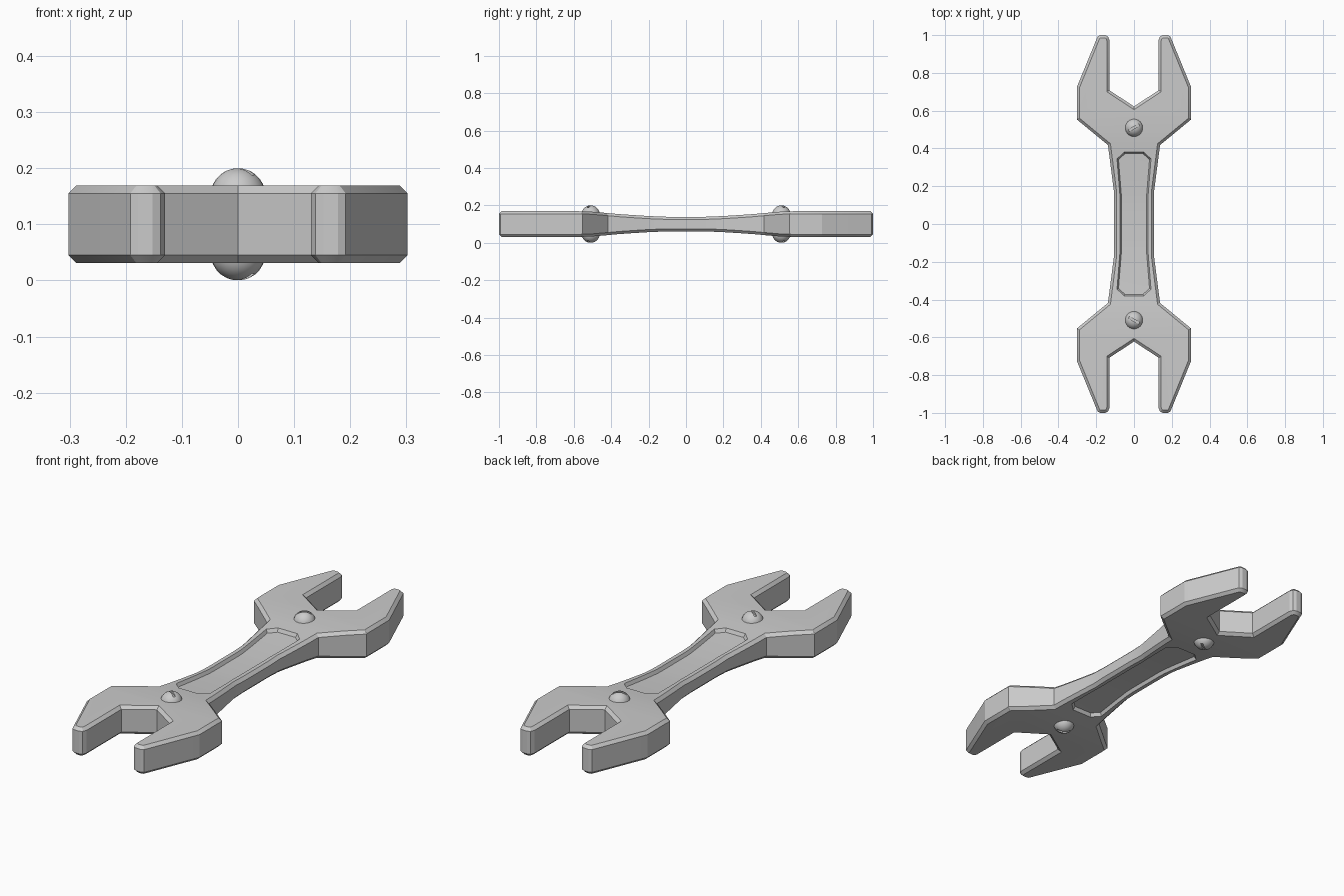
import bpy, bmesh, math
from mathutils import Matrix, Vector

if "Cube" in bpy.data.objects:
    bpy.data.objects.remove(bpy.data.objects["Cube"])

MID, HALF = 0.1, 0.069          # centre height and half thickness of the heads


def make_object(name, bm):
    bmesh.ops.recalc_face_normals(bm, faces=bm.faces)
    mesh = bpy.data.meshes.new(name)
    bm.to_mesh(mesh)
    bm.free()
    ob = bpy.data.objects.new(name, mesh)
    bpy.context.collection.objects.link(ob)
    return ob


def activate(ob):
    bpy.ops.object.select_all(action='DESELECT')
    ob.select_set(True)
    bpy.context.view_layer.objects.active = ob


def cut(ob, cutter):
    cutter.hide_render = True
    activate(ob)
    mod = ob.modifiers.new("cut", 'BOOLEAN')
    mod.operation, mod.solver, mod.object = 'DIFFERENCE', 'EXACT', cutter
    bpy.ops.object.modifier_apply(modifier=mod.name)
    bpy.data.objects.remove(cutter, do_unlink=True)


def mirrored(quarter):
    """Upper right quarter outline -> closed outline on all four sides."""
    right = quarter + [(x, -y) for x, y in reversed(quarter)]
    return right + [(-x, y) for x, y in reversed(right) if x > 1e-6]


def loft(lower, upper, z0, z1):
    bm = bmesh.new()
    a = [bm.verts.new((x, y, z0)) for x, y in lower]
    b = [bm.verts.new((x, y, z1)) for x, y in upper]
    bm.faces.new(a)
    bm.faces.new(b)
    n = len(a)
    for i in range(n):
        j = (i + 1) % n
        bm.faces.new((a[i], a[j], b[j], b[i]))
    bmesh.ops.recalc_face_normals(bm, faces=bm.faces)
    return bm


# wrench body: flat plate with chamfered rim
outline = mirrored([(0, 0.622), (0.13, 0.708), (0.13, 0.975), (0.138, 0.993), (0.152, 1.0),
                    (0.178, 1.0), (0.192, 0.993), (0.2, 0.975), (0.302, 0.726),
                    (0.302, 0.553), (0.138, 0.418), (0.106, 0.17)])
bm = loft(outline, outline, -HALF, HALF)
rim = [e for e in bm.edges if abs(e.verts[0].co.z - e.verts[1].co.z) < 1e-6]
bmesh.ops.bevel(bm, geom=rim, offset=0.014, offset_type='OFFSET', segments=1,
                affect='EDGES', clamp_overlap=False)
body = make_object("wrench_body", bm)

# recessed handle panels on both faces
for s in (1, -1):
    def panel(d):
        return mirrored([(0.052 + d * 0.5, 0.38 + d), (0.09 + d, 0.345 + d * 0.5), (0.073 + d, 0.13)])
    bm = loft(panel(-0.008), panel(0.008), s * (HALF - 0.016), s * (HALF + 0.016))
    cut(body, make_object("panel_cutter", bm))

# thin the handle along a smooth curve
profile = [(0, 0.039), (0.1, 0.039), (0.2, 0.043), (0.28, 0.048), (0.36, 0.0535),
           (0.43, 0.06), (0.5, 0.066), (0.58, HALF), (2, HALF)]


def half_thickness(y):
    y = abs(y)
    for (y0, h0), (y1, h1) in zip(profile, profile[1:]):
        if y <= y1:
            return h0 + (h1 - h0) * (y - y0) / (y1 - y0)


bm = bmesh.new()
bm.from_mesh(body.data)
for y, h in profile[1:-1]:
    for s in (1, -1):
        bmesh.ops.bisect_plane(bm, geom=bm.verts[:] + bm.edges[:] + bm.faces[:],
                               plane_co=(0, s * y, 0), plane_no=(0, 1, 0))
for v in bm.verts:
    if abs(v.co.z) > 1e-4:
        v.co.z -= math.copysign(HALF - half_thickness(v.co.y), v.co.z)
    v.co.z += MID
bm.to_mesh(body.data)
bm.free()
activate(body)
bpy.ops.object.shade_smooth_by_angle(angle=math.radians(20))

# slotted round rivets on both faces of each head
R = 0.049
for end in (1, -1):
    for s in (1, -1):
        centre = Vector((0, end * 0.51, MID + s * (0.1 - R)))
        bm = bmesh.new()
        bmesh.ops.create_uvsphere(bm, u_segments=24, v_segments=14, radius=R,
                                  matrix=Matrix.Translation(centre))
        rivet = make_object("rivet", bm)
        bm = bmesh.new()
        bmesh.ops.create_cube(bm, size=1, matrix=Matrix.Translation(centre + Vector((0, 0, s * R)))
                              @ Matrix.Rotation(end * math.radians(30), 4, 'Z')
                              @ Matrix.Diagonal((0.14, 0.011, 0.024, 1)))
        cut(rivet, make_object("slot_cutter", bm))
        activate(rivet)
        bpy.ops.object.shade_smooth_by_angle(angle=math.radians(30))
